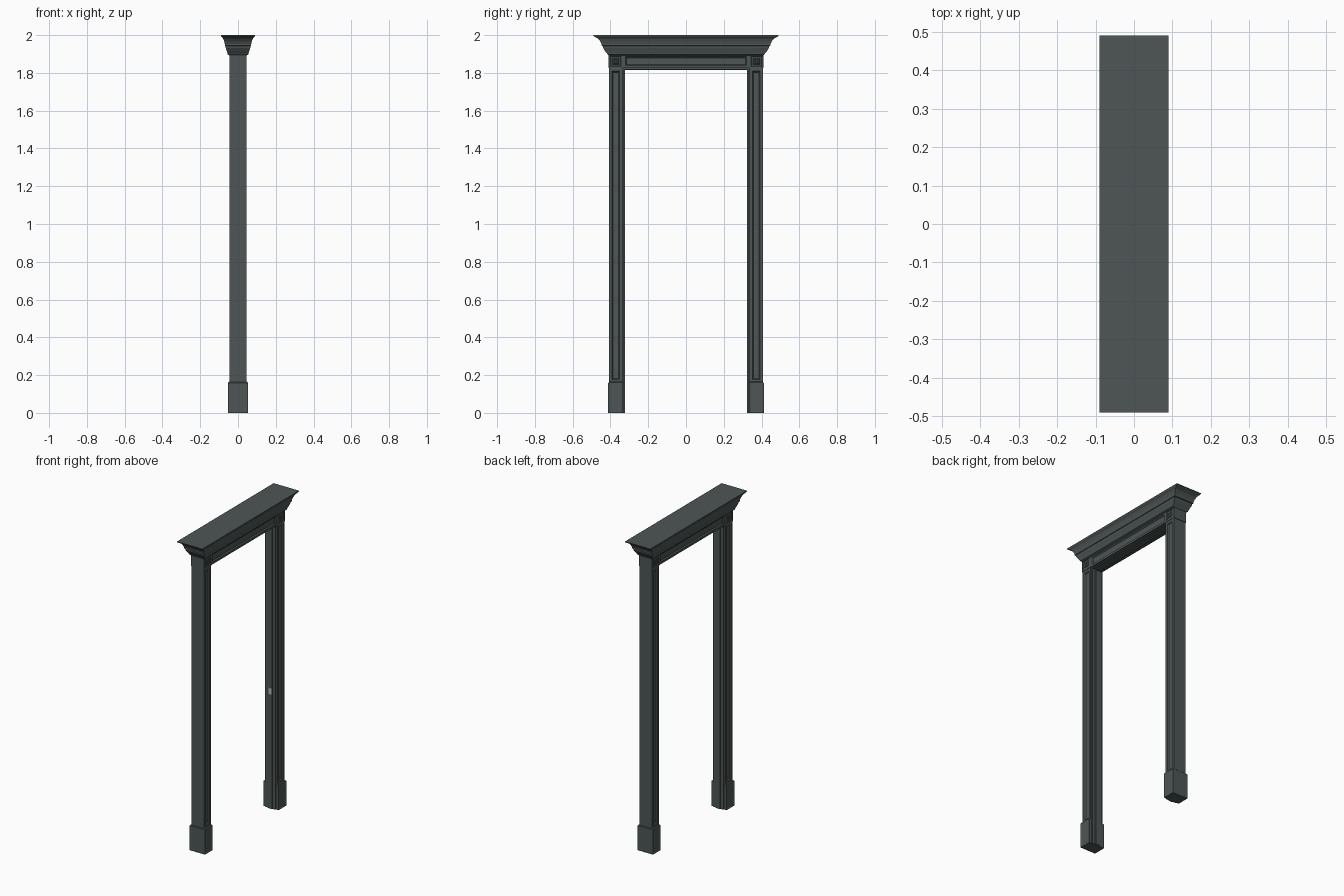
import bpy, bmesh

if "Cube" in bpy.data.objects:
    bpy.data.objects.remove(bpy.data.objects["Cube"])

def material(name, rgb):
    m = bpy.data.materials.new(name)
    m.diffuse_color = (*rgb, 1)
    m.use_nodes = True
    m.node_tree.nodes["Principled BSDF"].inputs["Base Color"].default_value = m.diffuse_color
    return m

PAINT = material("slate_paint", (0.075, 0.092, 0.09))
METAL = material("pale_metal", (0.45, 0.47, 0.46))

def finish(name, bm, mat=PAINT):
    bmesh.ops.recalc_face_normals(bm, faces=bm.faces)
    me = bpy.data.meshes.new(name)
    bm.to_mesh(me)
    bm.free()
    me.materials.append(mat)
    ob = bpy.data.objects.new(name, me)
    bpy.context.collection.objects.link(ob)
    return ob

def box(name, x, y, z, insets=(), bevel=0.0):
    """Box from ranges; insets are (margin, depth) steps on both x faces."""
    bm = bmesh.new()
    bmesh.ops.create_cube(bm, size=1)
    for v in bm.verts:
        for i, (lo, hi) in enumerate((x, y, z)):
            v.co[i] = hi if v.co[i] > 0 else lo
    bm.normal_update()
    panels = [f for f in bm.faces if abs(f.normal.x) > 0.9]
    for margin, depth in insets:
        bmesh.ops.inset_individual(bm, faces=panels, thickness=margin,
                                   depth=depth, use_even_offset=True)
    if bevel:
        edges = [e for e in bm.edges
                 if all(abs(v.co.z - z[1]) < 1e-5 for v in e.verts)]
        bmesh.ops.bevel(bm, geom=edges, offset=bevel, segments=1,
                        affect='EDGES', profile=0.5)
    return finish(name, bm)

def side_range(s, a, b):
    return tuple(sorted((s * a, s * b)))

# Legs, repeated left and right
for s, side in ((-1, "left"), (1, "right")):
    # casing post with a recessed panel on each face
    box(f"{side}_post", (-0.044, 0.044), side_range(s, 0.335, 0.408), (0.16, 1.825),
        [(0.016, 0), (0.003, -0.004), (0.003, -0.003)])
    # plinth block
    box(f"{side}_plinth", (-0.054, 0.054), side_range(s, 0.334, 0.412), (0, 0.165),
        [(0.005, 0), (0.003, -0.002)], bevel=0.006)
    # corner block with concentric squares
    box(f"{side}_corner_block", (-0.046, 0.046), side_range(s, 0.335, 0.411), (1.825, 1.9),
        [(0.009, 0), (0.003, -0.004), (0.008, 0), (0.004, 0.004),
         (0.005, 0), (0.003, -0.003)])
    # jamb lining and door stop
    box(f"{side}_jamb", (-0.036, 0.036), side_range(s, 0.329, 0.36), (0, 1.83))
    box(f"{side}_door_stop", (-0.014, 0.014), side_range(s, 0.324, 0.34), (0, 1.83))

# Head casing, head lining and stop
box("head_casing", (-0.044, 0.044), (-0.335, 0.335), (1.825, 1.9),
    [(0.014, 0), (0.003, -0.004), (0.003, -0.003)])
box("head_jamb", (-0.036, 0.036), (-0.34, 0.34), (1.819, 1.85))
box("head_door_stop", (-0.014, 0.014), (-0.335, 0.335), (1.814, 1.85))

# Crown moulding: stacked rectangles (half x, half y, z)
profile = [(0.046, 0.41, 1.893), (0.054, 0.415, 1.897), (0.056, 0.42, 1.905),
           (0.059, 0.428, 1.915), (0.065, 0.439, 1.932), (0.066, 0.441, 1.942),
           (0.070, 0.447, 1.944), (0.070, 0.447, 1.952), (0.073, 0.453, 1.966),
           (0.078, 0.464, 1.980), (0.084, 0.477, 1.988), (0.086, 0.480, 1.989),
           (0.090, 0.490, 1.996), (0.090, 0.490, 2.0)]
bm = bmesh.new()
rings = [[bm.verts.new((a * hx, b * hy, z))
          for a, b in ((-1, -1), (1, -1), (1, 1), (-1, 1))] for hx, hy, z in profile]
for low, high in zip(rings, rings[1:]):
    for i in range(4):
        j = (i + 1) % 4
        bm.faces.new((low[i], low[j], high[j], high[i]))
bm.faces.new(rings[0])
bm.faces.new(rings[-1])
finish("crown_moulding", bm)

# Latch plate on the right jamb
plate = box("latch_plate", (-0.01, 0.012), (0.322, 0.326), (0.735, 0.775))
plate.data.materials[0] = METAL
